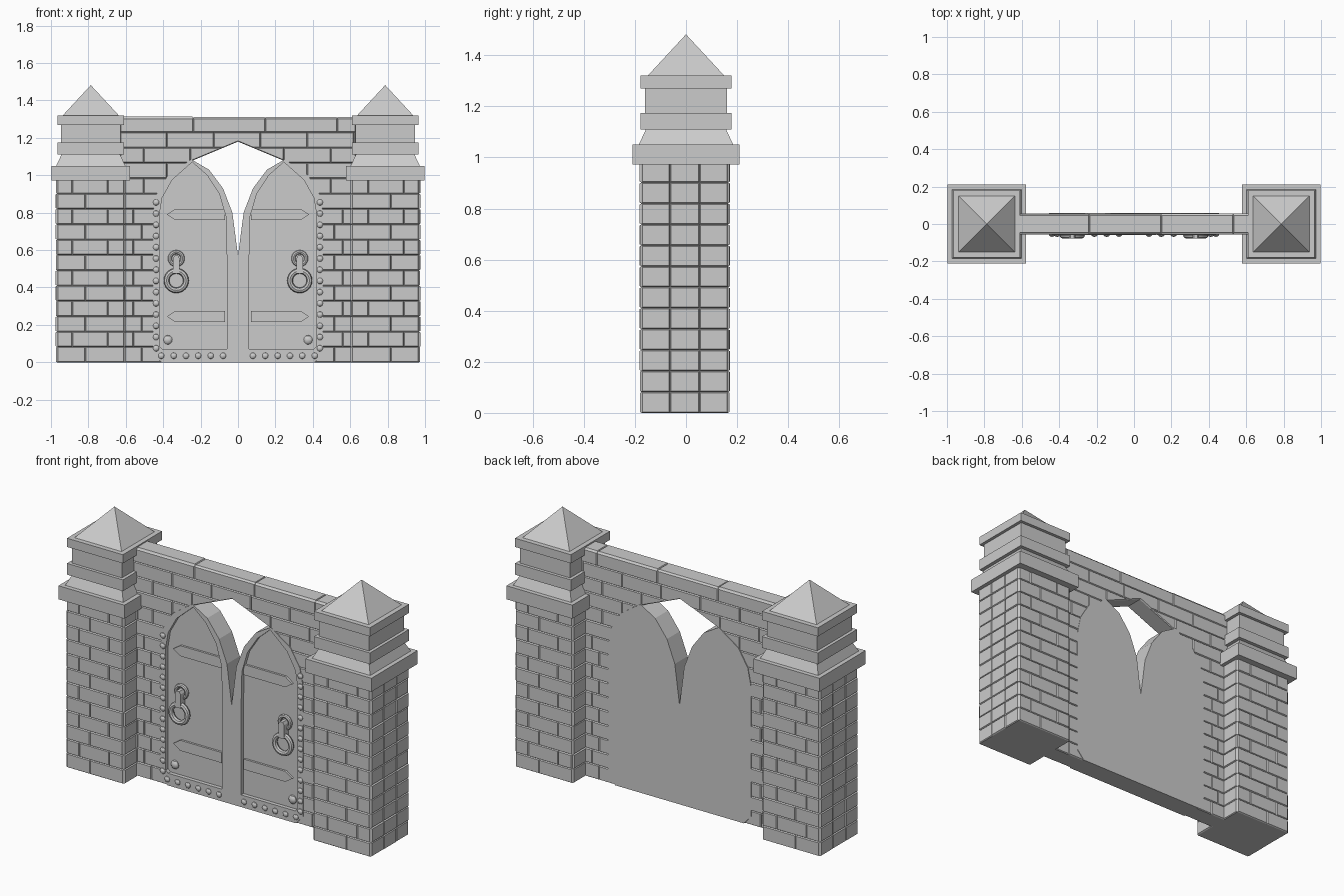
import bpy, bmesh, math, random
from mathutils import Vector, Matrix

if "Cube" in bpy.data.objects:
    bpy.data.objects.remove(bpy.data.objects["Cube"])

random.seed(4)
COURSE = 0.082
PX = 0.787          # pillar centre


def finish(bm, name, smooth=False):
    bmesh.ops.recalc_face_normals(bm, faces=bm.faces)
    me = bpy.data.meshes.new(name)
    bm.to_mesh(me)
    bm.free()
    ob = bpy.data.objects.new(name, me)
    bpy.context.collection.objects.link(ob)
    if smooth:
        bpy.context.view_layer.objects.active = ob
        ob.select_set(True)
        bpy.ops.object.shade_smooth_by_angle()
        ob.select_set(False)
    return ob


def prism(bm, pts, y0, y1):
    """Extrude an x-z outline from y0 to y1."""
    a = [bm.verts.new((x, y0, z)) for x, z in pts]
    b = [bm.verts.new((x, y1, z)) for x, z in pts]
    bm.faces.new(a)
    bm.faces.new(b[::-1])
    for i in range(len(a)):
        j = (i + 1) % len(a)
        bm.faces.new((a[i], b[i], b[j], a[j]))
    bmesh.ops.recalc_face_normals(bm, faces=bm.faces)


def cut(bm, faces, co, no):
    geom = set(faces)
    for f in faces:
        geom.update(f.edges)
        geom.update(f.verts)
    if faces:
        bmesh.ops.bisect_plane(bm, geom=list(geom), dist=1e-5, plane_co=co, plane_no=no)
    bm.normal_update()


def in_course(bm, i, test):
    return [f for f in bm.faces if test(f.normal)
            and i * COURSE < f.calc_center_median().z < (i + 1) * COURSE + 1e-4]


def relief(bm, test):
    """Raise every brick face, leaving mortar grooves."""
    for f in [f for f in bm.faces if test(f.normal)]:
        bmesh.ops.inset_individual(bm, faces=[f], thickness=0.004,
                                   depth=random.uniform(0.005, 0.008), use_even_offset=True)


# Brick pillars
def pillar(s, name):
    bm = bmesh.new()
    hx = 0.18
    n = 12
    prism(bm, [(s * PX - hx, 0), (s * PX + hx, 0),
               (s * PX + hx, n * COURSE), (s * PX - hx, n * COURSE)], -0.174, 0.164)
    for i in range(1, n):
        cut(bm, bm.faces[:], (0, 0, i * COURSE), (0, 0, 1))
    for i in range(n):
        for x in ([0.03], [-0.09, 0.10])[i % 2]:
            cut(bm, in_course(bm, i, lambda v: abs(v.y) > 0.9), (s * (PX + x), 0, 0), (1, 0, 0))
        for y in (-0.063, 0.053):
            cut(bm, in_course(bm, i, lambda v: abs(v.x) > 0.9), (0, y, 0), (0, 1, 0))
    relief(bm, lambda v: abs(v.z) < 0.5)
    finish(bm, name)


# Stepped square cap with pyramid roof
CAP = [(0.21, 0.972), (0.21, 1.05), (0.185, 1.05), (0.157, 1.11), (0.178, 1.11),
       (0.178, 1.175), (0.16, 1.175), (0.16, 1.27), (0.178, 1.27), (0.178, 1.32), (0.15, 1.32)]


def cap(s, name):
    bm = bmesh.new()
    rings = [[bm.verts.new((s * PX + h * a, h * b, z))
              for a, b in ((-1, -1), (1, -1), (1, 1), (-1, 1))] for h, z in CAP]
    bm.faces.new(rings[0])
    tip = bm.verts.new((s * PX, 0, 1.482))
    for i in range(4):
        j = (i + 1) % 4
        for lo, hi in zip(rings, rings[1:]):
            bm.faces.new((lo[i], lo[j], hi[j], hi[i]))
        bm.faces.new((rings[-1][i], rings[-1][j], tip))
    finish(bm, name)


# Brick wall with a pointed arch opening
def wall():
    bm = bmesh.new()
    n = 16
    half = [(0.63, n * COURSE - 0.006), (0.63, 0), (0.41, 0), (0.44, 0.06), (0.44, 0.78),
            (0.42, 0.88), (0.365, 0.99), (0.24, 1.08)]
    prism(bm, half + [(0, 1.18)] + [(-x, z) for x, z in half[::-1]], -0.049, 0.049)
    for i in range(1, n):
        cut(bm, bm.faces[:], (0, 0, i * COURSE), (0, 0, 1))
    face = lambda v: abs(v.y) > 0.9 or v.z > 0.9
    for i in range(n):
        if i == n - 1:
            xs = (-0.24, 0.145, 0.53)
        elif i > 9:
            xs = [(k + 0.5 * (i % 2)) * 0.25 - 0.13 for k in range(-2, 4)]
        else:
            xs = (-0.56, 0.56) if i % 2 else (-0.515, 0.515)
        for x in xs:
            cut(bm, in_course(bm, i, face), (x, 0, 0), (1, 0, 0))
    relief(bm, face)
    finish(bm, "arched_wall")


# Door leaf: outer outline and recessed panel outline, matched point for point
OUTER = [(0, 0), (0.41, 0), (0.455, 0.05), (0.455, 0.80), (0.435, 0.90), (0.375, 1.0),
         (0.25, 1.085), (0.155, 1.03), (0.08, 0.93), (0.03, 0.80), (0, 0.57)]
PANEL = [(0.06, 0.07), (0.405, 0.07), (0.42, 0.085), (0.42, 0.79), (0.405, 0.88), (0.352, 0.975),
         (0.245, 1.07), (0.165, 1.0), (0.10, 0.90), (0.065, 0.78), (0.06, 0.57)]


def door(s, side):
    bm = bmesh.new()
    loops = [[bm.verts.new((s * x, y, z)) for x, z in pts] for pts, y in
             ((OUTER, 0.059), (OUTER, -0.058), (PANEL, -0.058), (PANEL, -0.036))]
    bm.faces.new(loops[0])
    bm.faces.new(loops[-1])
    for a, b in zip(loops, loops[1:]):
        for i in range(len(a)):
            j = (i + 1) % len(a)
            bm.faces.new((a[i], a[j], b[j], b[i]))
    finish(bm, side + "_door")

    # Pointed hinge straps
    bm = bmesh.new()
    for z in (0.79, 0.245):
        prism(bm, [(s * x, z + d) for x, d in ((0.07, -0.03), (0.335, -0.03), (0.38, 0),
                                               (0.335, 0.03), (0.07, 0.03))], -0.048, -0.03)
    finish(bm, side + "_straps")

    # Round-headed studs around the frame, and one large bolt
    bm = bmesh.new()
    spots = [(0.438, 0.075 + 0.06 * k, 0.017, -0.057) for k in range(14)]
    spots += [(0.08 + 0.066 * k, 0.035, 0.017, -0.057) for k in range(6)]
    spots.append((0.375, 0.12, 0.025, -0.036))
    for x, z, r, y in spots:
        bmesh.ops.create_uvsphere(bm, u_segments=10, v_segments=6, radius=r,
                                  matrix=Matrix.Translation((s * x, y, z))
                                  @ Matrix.Diagonal((1, 0.7, 1, 1)))
    finish(bm, side + "_studs", True)

    # Ring handle: back plate ring, hanging link and large ring
    for part, z, y, major, minor in (("plate_ring", 0.555, -0.043, 0.034, 0.011),
                                     ("pull_ring", 0.437, -0.062, 0.052, 0.015)):
        bpy.ops.mesh.primitive_torus_add(location=(s * 0.33, y, z), rotation=(math.pi / 2, 0, 0),
                                         major_radius=major, minor_radius=minor,
                                         major_segments=24, minor_segments=8)
        ob = bpy.context.object
        ob.name = side + "_" + part
        bpy.ops.object.shade_smooth_by_angle()
        ob.select_set(False)
    bm = bmesh.new()
    prism(bm, [(s * 0.33 + x, z) for x, z in ((-0.018, 0.475), (0.018, 0.475), (0.018, 0.555),
                                              (0.009, 0.57), (-0.009, 0.57), (-0.018, 0.555))],
          -0.078, -0.034)
    finish(bm, side + "_handle_link")


wall()
for s, side in ((-1, "left"), (1, "right")):
    pillar(s, side + "_pillar")
    cap(s, side + "_pillar_cap")
    door(s, side)
